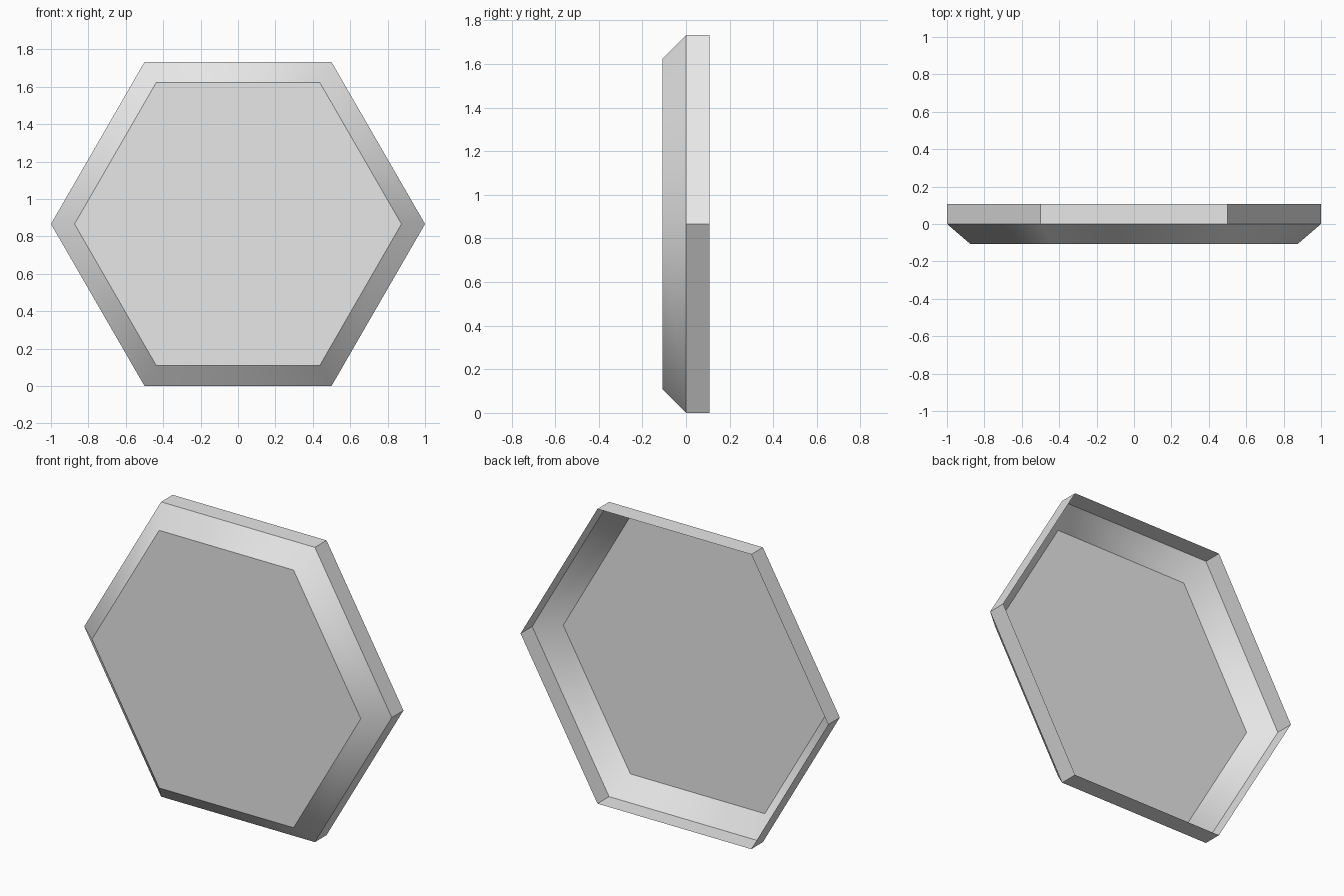
import bpy, bmesh
from math import cos, sin, pi, sqrt

cube = bpy.data.objects.get("Cube")
if cube:
    bpy.data.objects.remove(cube, do_unlink=True)

# Single light grey material
GREY = (0.8, 0.8, 0.8, 1.0)
mat = bpy.data.materials.new("light_grey")
mat.use_nodes = True
mat.diffuse_color = GREY
mat.node_tree.nodes["Principled BSDF"].inputs["Base Color"].default_value = GREY

SIDES = 6
CENTRE_Z = sqrt(3) / 2
DEPTH = 0.108
FACE_RADIUS = 0.874


def hex_ring(bm, radius, y):
    angles = [2 * pi * i / SIDES for i in range(SIDES)]
    return [bm.verts.new((radius * cos(a), y, CENTRE_Z + radius * sin(a))) for a in angles]


def bridge(bm, a, b):
    return [bm.faces.new((a[i], a[(i + 1) % SIDES], b[(i + 1) % SIDES], b[i]))
            for i in range(SIDES)]


# Open-backed hexagonal tile: front panel, sloped rim and straight side wall
bm = bmesh.new()
front = hex_ring(bm, FACE_RADIUS, -DEPTH)
middle = hex_ring(bm, 1, 0)
back = hex_ring(bm, 1, DEPTH)
panel = bm.faces.new(front)
rim = bridge(bm, middle, front)
wall = bridge(bm, back, middle)
bm.normal_update()
if panel.normal.y > 0:
    bmesh.ops.reverse_faces(bm, faces=bm.faces[:])

# The rim blends smoothly round its corners; every other edge is crisp
for face in rim:
    face.smooth = True
for edge in bm.edges:
    edge.smooth = all(f in rim for f in edge.link_faces)

mesh = bpy.data.meshes.new("hexagonal_tile")
bm.to_mesh(mesh)
bm.free()
mesh.materials.append(mat)
tile = bpy.data.objects.new("hexagonal_tile", mesh)
bpy.context.collection.objects.link(tile)
